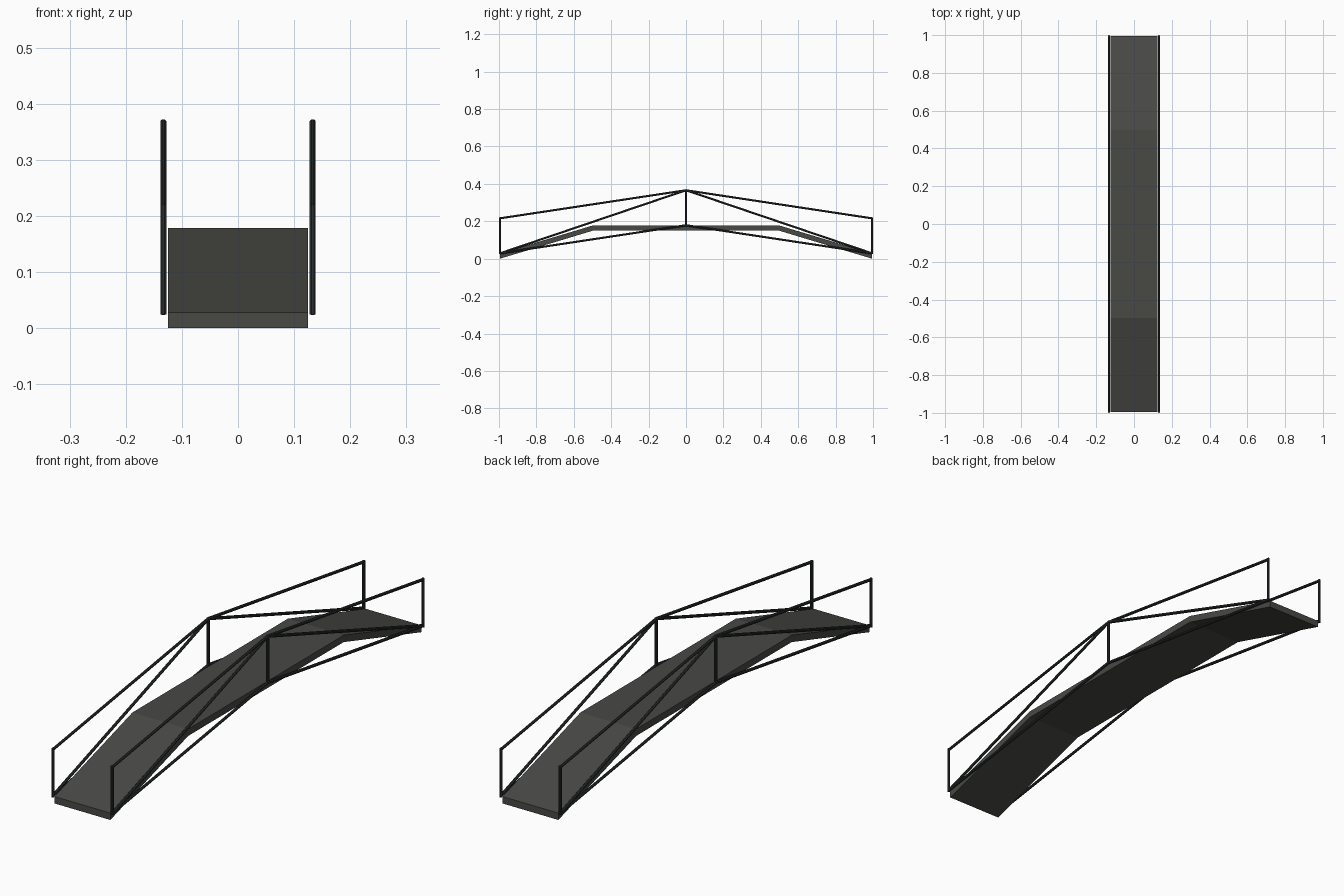
import bpy, bmesh
from mathutils import Vector, Matrix

if "Cube" in bpy.data.objects:
    bpy.data.objects.remove(bpy.data.objects["Cube"])

def material(name, rgb):
    m = bpy.data.materials.new(name)
    m.diffuse_color = (*rgb, 1)
    m.use_nodes = True
    m.node_tree.nodes["Principled BSDF"].inputs["Base Color"].default_value = m.diffuse_color
    return m

deck_mat = material("deck_grey", (0.065, 0.065, 0.06))
rail_mat = material("rail_dark", (0.025, 0.03, 0.03))

def add_object(name, bm, mat):
    bmesh.ops.recalc_face_normals(bm, faces=bm.faces)
    mesh = bpy.data.meshes.new(name)
    bm.to_mesh(mesh)
    bm.free()
    mesh.materials.append(mat)
    obj = bpy.data.objects.new(name, mesh)
    bpy.context.collection.objects.link(obj)
    return obj

# Deck: side profile extruded across the width
HALF_W, THICK = 0.125, 0.028
top = [(-0.995, 0.028), (-0.497, 0.178), (0.497, 0.178), (0.995, 0.028)]
bm = bmesh.new()
rings = [[bm.verts.new((x, y, z)) for x, z in
          ((-HALF_W, h), (HALF_W, h), (HALF_W, h - THICK), (-HALF_W, h - THICK))]
         for y, h in top]
for a, b in zip(rings, rings[1:]):
    for i in range(4):
        j = (i + 1) % 4
        bm.faces.new((a[i], a[j], b[j], b[i]))
bm.faces.new(rings[0])
bm.faces.new(rings[-1])
add_object("deck", bm, deck_mat)

# Railing trusses: straight octagonal bars between joints
R, RAIL_X, END = 0.006, 0.133, 0.994
low_mid, high_mid = (0, 0.179), (0, 0.366)

def bar(bm, x, p, q, extend=0.0):
    a, b = Vector((x, *p)), Vector((x, *q))
    d = (b - a).normalized()
    a, b = a - d * extend, b + d * extend
    rot = d.to_track_quat('Z', 'X').to_matrix().to_4x4()
    spin = Matrix.Rotation(0.3927, 4, 'Z')
    bmesh.ops.create_cone(bm, cap_ends=True, segments=8, radius1=R, radius2=R,
                          depth=(b - a).length,
                          matrix=Matrix.Translation((a + b) / 2) @ rot @ spin)

for side, label in ((-1, "left"), (1, "right")):
    bm = bmesh.new()
    x = side * RAIL_X
    bar(bm, x, low_mid, high_mid, 0.003)            # centre post
    for s in (-1, 1):
        low, high = (s * END, 0.029), (s * END, 0.216)
        bar(bm, x, low, high, 0.005)                # end post
        bar(bm, x, high, high_mid, 0.002)           # handrail
        bar(bm, x, low, high_mid, 0.002)            # diagonal brace
        bar(bm, x, low, low_mid, 0.002)             # lower rail
    add_object(label + "_railing", bm, rail_mat)
